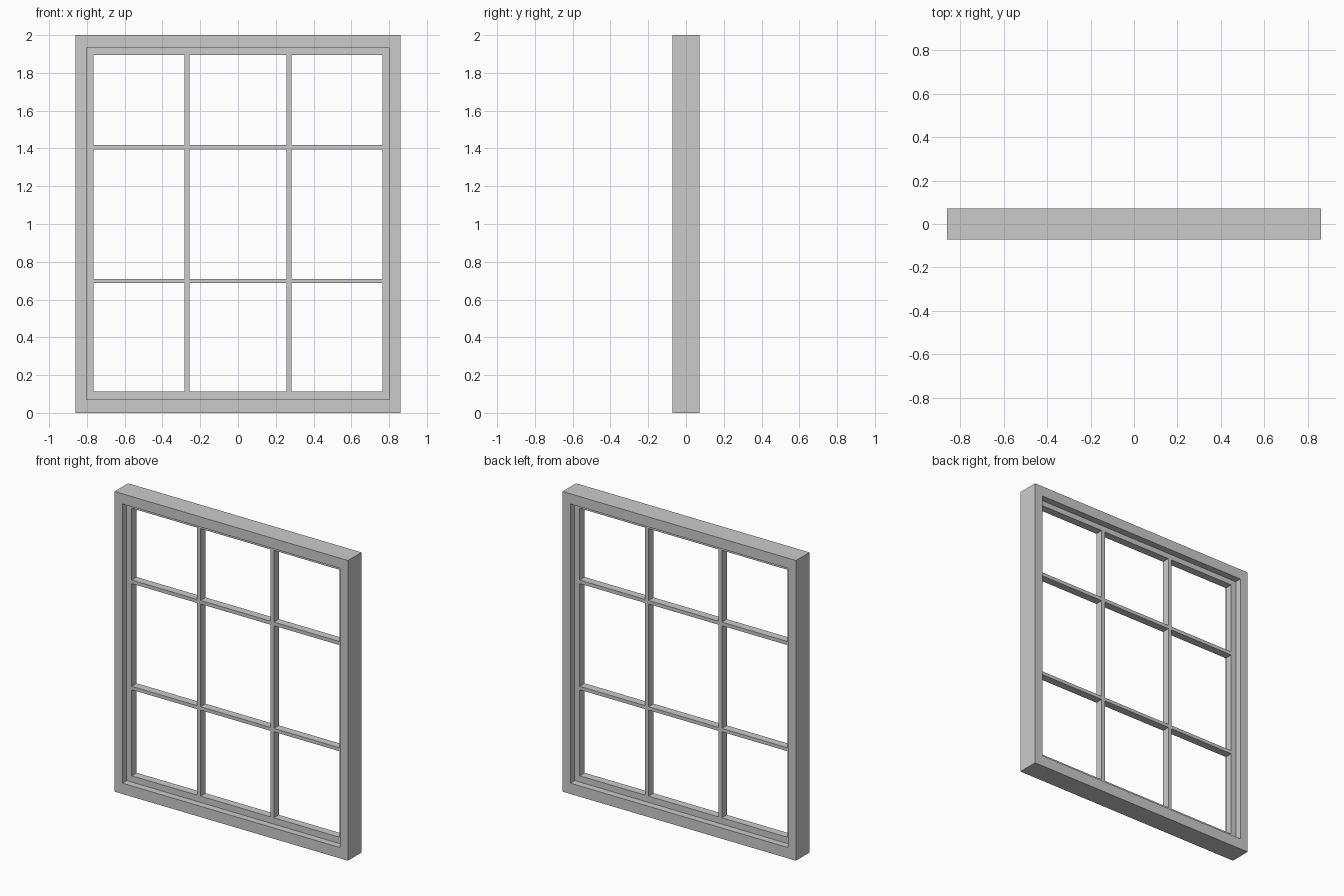
import bpy, bmesh

if "Cube" in bpy.data.objects:
    bpy.data.objects.remove(bpy.data.objects["Cube"])


def lattice(name, xs, zs, half_depth):
    """Solid bars on a grid: xs/zs alternate bar start, bar end; gaps become holes."""
    bm = bmesh.new()
    grid = [[bm.verts.new((x, -half_depth, z)) for z in zs] for x in xs]
    for i in range(len(xs) - 1):
        for j in range(len(zs) - 1):
            if i % 2 and j % 2:
                continue  # open pane
            bm.faces.new((grid[i][j], grid[i + 1][j], grid[i + 1][j + 1], grid[i][j + 1]))
    front = bm.faces[:]
    ext = bmesh.ops.extrude_face_region(bm, geom=front, use_keep_orig=True)
    back = [v for v in ext["geom"] if isinstance(v, bmesh.types.BMVert)]
    bmesh.ops.translate(bm, verts=back, vec=(0, 2 * half_depth, 0))
    bmesh.ops.recalc_face_normals(bm, faces=bm.faces[:])
    mesh = bpy.data.meshes.new(name)
    bm.to_mesh(mesh)
    bm.free()
    obj = bpy.data.objects.new(name, mesh)
    bpy.context.collection.objects.link(obj)
    return obj


def mirrored(half):
    """Symmetric list of positions about zero."""
    return [-v for v in reversed(half)] + half


# outer frame: one big opening
lattice("window_frame", mirrored([0.802, 0.86]), [0, 0.072, 1.932, 2.0], 0.071)

# thinner sash with its glazing bars, centred in the frame depth
lattice("sash_with_glazing_bars",
        mirrored([0.257, 0.283, 0.765, 0.802]),
        [0.072, 0.114, 0.687, 0.71, 1.394, 1.418, 1.896, 1.932],
        0.026)
